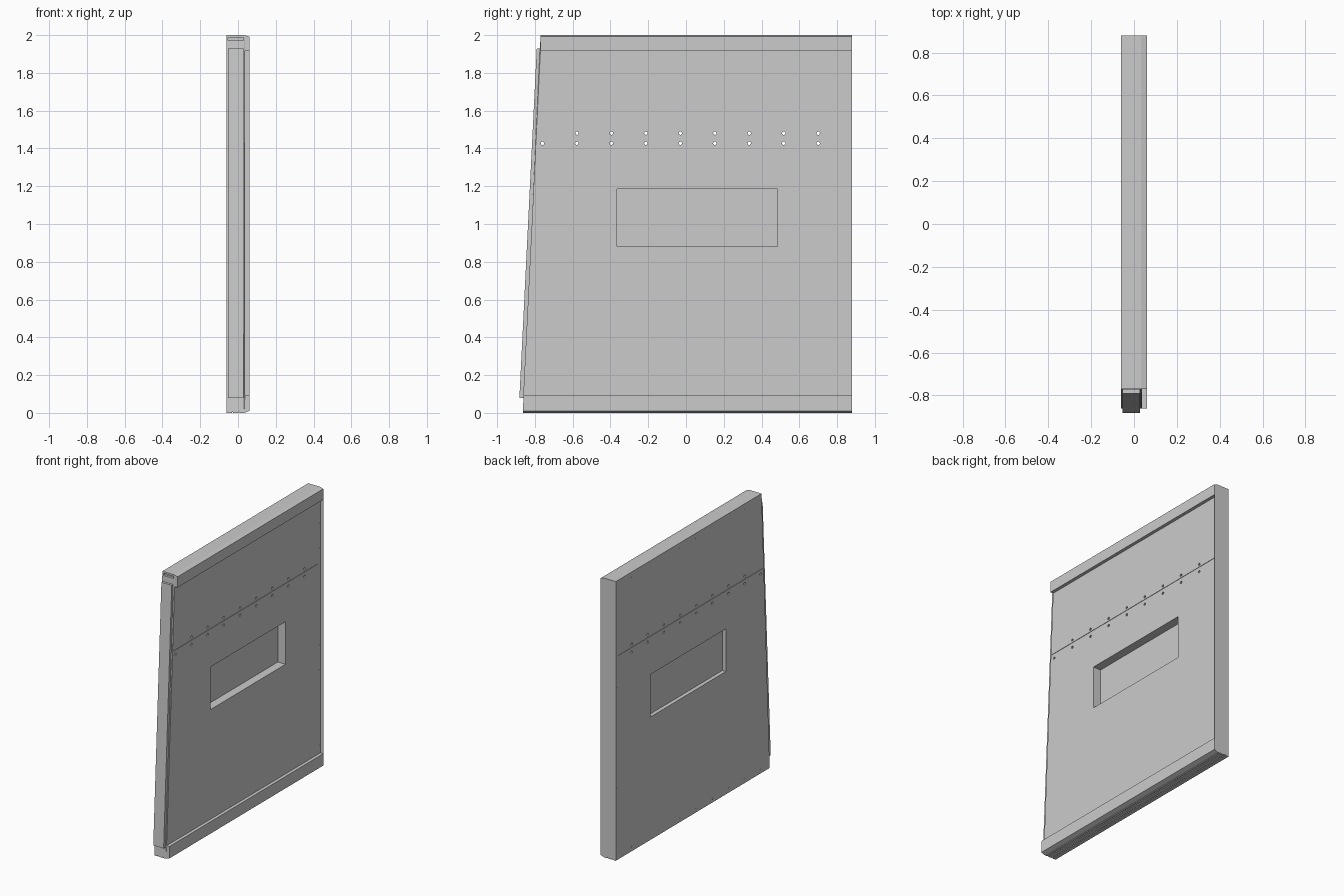
import bpy, bmesh
from mathutils import Matrix, Vector

if "Cube" in bpy.data.objects:
    bpy.data.objects.remove(bpy.data.objects["Cube"])


def make_object(name, bm):
    bmesh.ops.recalc_face_normals(bm, faces=bm.faces[:])
    me = bpy.data.meshes.new(name)
    bm.to_mesh(me)
    bm.free()
    ob = bpy.data.objects.new(name, me)
    bpy.context.collection.objects.link(ob)
    return ob


def add_box(bm, x0, x1, y0, y1, z0, z1):
    size = Matrix.Diagonal((x1 - x0, y1 - y0, z1 - z0, 1))
    mid = Matrix.Translation(((x0 + x1) / 2, (y0 + y1) / 2, (z0 + z1) / 2))
    return bmesh.ops.create_cube(bm, size=1, matrix=mid @ size)["verts"]


def add_rod(bm, p, r, length, axis="X"):
    rot = Matrix.Rotation(1.5707963, 4, "Y") if axis == "X" else Matrix()
    bmesh.ops.create_cone(bm, cap_ends=True, segments=10, radius1=r, radius2=r,
                          depth=length, matrix=Matrix.Translation(p) @ rot)


def front_y(z):
    t = min(max((z - 0.08) / 1.85, 0), 1)
    return -0.862 + 0.092 * t


def cut(target, cutter):
    cutter.hide_render = True
    cutter.hide_set(True)
    mod = target.modifiers.new("cut", "BOOLEAN")
    mod.operation = "DIFFERENCE"
    mod.solver = "EXACT"
    mod.object = cutter


BACK, FACE, LIP = -0.06, 0.037, 0.06

# Wall slab: C-shaped section with top and bottom lips, front edge raked
profile = [(BACK, 0), (0.032, 0), (LIP, 0.01), (LIP, 0.095), (FACE, 0.095),
           (FACE, 1.915), (LIP, 1.915), (LIP, 1.992), (0.032, 2), (BACK, 2)]
bm = bmesh.new()
ends = []
for rear in (False, True):
    ends.append([bm.verts.new((x, 0.88 if rear else front_y(z), z)) for x, z in profile])
for i in range(len(profile)):
    j = (i + 1) % len(profile)
    bm.faces.new((ends[0][i], ends[0][j], ends[1][j], ends[1][i]))
bm.faces.new(ends[0])
bm.faces.new(ends[1])
bmesh.ops.triangulate(bm, faces=[f for f in bm.faces if len(f.verts) > 4])
panel = make_object("wall_panel", bm)

# Window recesses on both faces, leaving a thin pane between them
bm = bmesh.new()
add_box(bm, -0.024, 0.1, -0.365, 0.485, 0.88, 1.185)
add_box(bm, -0.1, -0.032, -0.365, 0.485, 0.88, 1.185)
cut(panel, make_object("window_cutter", bm))

# Seam grooves, bolt holes and bottom channels
bm = bmesh.new()
for x in (BACK, FACE):
    add_box(bm, x - 0.003, x + 0.003, -0.782, 0.855, 1.458, 1.462)
for i in range(9):
    y = -0.76 + 0.1825 * i
    add_rod(bm, (0, y, 1.427), 0.009, 0.3)
    if i:
        add_rod(bm, (0, y, 1.481), 0.009, 0.3)
for x in (-0.03, 0.005):
    add_box(bm, x - 0.003, x + 0.003, -1, 1, -0.01, 0.005)
add_box(bm, -0.052, 0.03, -0.9, -0.755, 1.972, 1.988)
cut(panel, make_object("detail_cutter", bm))

# Raked edge strip along the front
bm = bmesh.new()
for v in add_box(bm, -0.054, 0.028, 0, 0.022, 0.08, 1.93):
    v.co.y += front_y(v.co.z) - 0.02
make_object("edge_strip", bm)

# Rivets around the borders of the slab
bm = bmesh.new()
for i in range(9):
    y = -0.76 + 0.1825 * i
    for z in (0.03, 1.965):
        if y > front_y(z) + 0.02:
            add_rod(bm, (BACK, y, z), 0.006, 0.002)
for z in (0.15, 0.33, 0.51, 0.69, 0.87, 1.05, 1.23, 1.56, 1.74):
    for x in (BACK, FACE):
        add_rod(bm, (x, 0.869, z), 0.006, 0.002)
make_object("border_rivets", bm)
